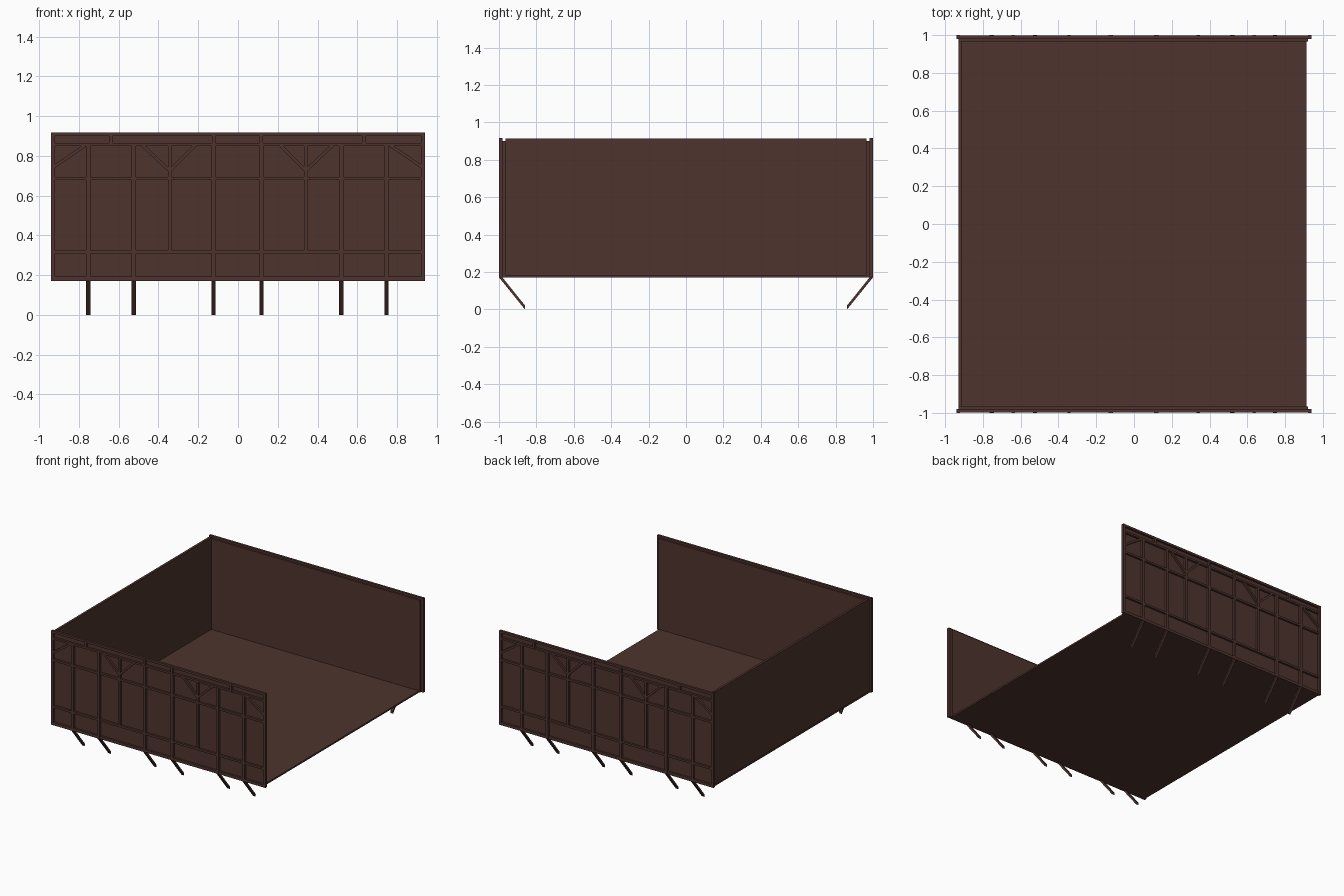
import bpy, bmesh, math
from mathutils import Vector, Matrix

if "Cube" in bpy.data.objects:
    bpy.data.objects.remove(bpy.data.objects["Cube"])

mat = bpy.data.materials.new("dark brown wood")
mat.diffuse_color = (0.0762, 0.0343, 0.0273, 1)
mat.use_nodes = True
mat.node_tree.nodes["Principled BSDF"].inputs["Base Color"].default_value = mat.diffuse_color


def add_box(bm, x0, x1, y0, y1, z0, z1):
    m = Matrix.Translation(((x0 + x1) / 2, (y0 + y1) / 2, (z0 + z1) / 2)) @ \
        Matrix.Diagonal((x1 - x0, y1 - y0, z1 - z0, 1))
    bmesh.ops.create_cube(bm, size=1, matrix=m)


def add_prism(bm, pts, offset):
    # extrude a flat outline along an offset vector
    face = bm.faces.new([bm.verts.new(p) for p in pts])
    new = bmesh.ops.extrude_face_region(bm, geom=[face])["geom"]
    verts = [v for v in new if isinstance(v, bmesh.types.BMVert)]
    bmesh.ops.translate(bm, verts=verts, vec=offset)


def finish(name, bm, mirror_y=False):
    bmesh.ops.recalc_face_normals(bm, faces=bm.faces)
    me = bpy.data.meshes.new(name)
    bm.to_mesh(me)
    bm.free()
    me.materials.append(mat)
    ob = bpy.data.objects.new(name, me)
    bpy.context.collection.objects.link(ob)
    if mirror_y:
        mod = ob.modifiers.new("front_and_back", 'MIRROR')
        mod.use_axis = (False, True, False)
        mod.use_mirror_merge = False
    return ob


# Floor
bm = bmesh.new()
add_box(bm, -0.93, 0.913, -0.98, 0.98, 0.17, 0.183)
finish("floor", bm)

# Closed left side wall (right side stays open)
bm = bmesh.new()
add_box(bm, -0.928, -0.91, -0.965, 0.965, 0.17, 0.915)
finish("left_wall", bm)

# Front and back wall panels
bm = bmesh.new()
add_box(bm, -0.93, 0.92, -0.983, -0.965, 0.17, 0.902)
finish("wall_panels", bm, True)

YF, YB = -1.0, -0.98
MAIN = (-0.753, -0.524, -0.123, 0.118, 0.52, 0.747)

# Upright posts
bm = bmesh.new()
for x in (-0.93, 0.93):
    add_box(bm, x - 0.01, x + 0.01, YF, YB, 0.17, 0.917)
for x in MAIN:
    add_box(bm, x - 0.011, x + 0.011, YF, YB, 0.17, 0.855)
for x in (-0.344, 0.34):
    add_box(bm, x - 0.009, x + 0.009, YF, YB, 0.32, 0.855)
for x in (-0.64, -0.123, 0.118, 0.636):
    add_box(bm, x - 0.009, x + 0.009, YF, YB, 0.855, 0.91)
finish("posts", bm, True)

# Horizontal rails
bm = bmesh.new()
for z0, z1 in ((0.17, 0.192), (0.309, 0.325), (0.678, 0.694), (0.849, 0.864), (0.9, 0.917)):
    add_box(bm, -0.925, 0.925, YF + 0.001, YB, z0, z1)
finish("rails", bm, True)

# Diagonal braces
bm = bmesh.new()
for xa, za, xb, zb in ((-0.925, 0.745, -0.77, 0.852), (0.925, 0.745, 0.765, 0.852),
                       (-0.344, 0.725, -0.48, 0.852), (-0.344, 0.725, -0.215, 0.852),
                       (0.34, 0.725, 0.215, 0.852), (0.34, 0.725, 0.475, 0.852)):
    a, b = Vector((xa, YF + 0.002, za)), Vector((xb, YF + 0.002, zb))
    d = (b - a).normalized()
    n = Vector((-d.z, 0, d.x)) * 0.008
    add_prism(bm, (a - n, b - n, b + n, a + n), Vector((0, 0.018, 0)))
finish("braces", bm, True)

# Slanted support struts under the overhang
bm = bmesh.new()
for x in MAIN:
    add_prism(bm, [(x - 0.011, y, z) for y, z in
                   ((-1.0, 0.172), (-0.982, 0.172), (-0.86, 0.02), (-0.861, 0.0))],
              Vector((0.022, 0, 0)))
finish("support_struts", bm, True)
